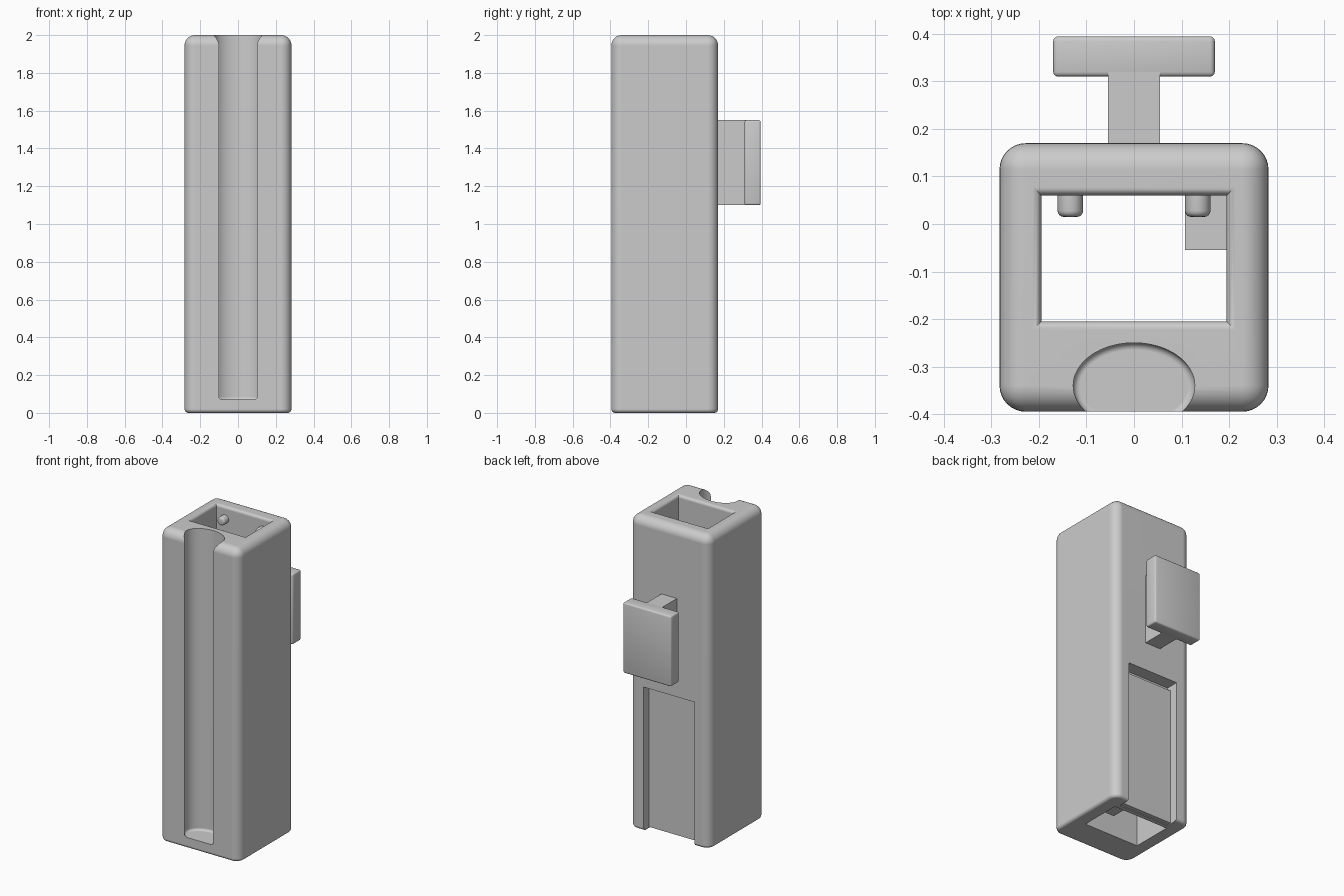
import bpy, bmesh, math
from mathutils import Matrix, Vector

old = bpy.data.objects.get("Cube")
if old:
    bpy.data.objects.remove(old, do_unlink=True)

grey = bpy.data.materials.new("light grey")
grey.use_nodes = True
colour = (0.6, 0.6, 0.6, 1)
grey.diffuse_color = colour
grey.node_tree.nodes["Principled BSDF"].inputs["Base Color"].default_value = colour


def finish(name, bm, smooth=True):
    bmesh.ops.recalc_face_normals(bm, faces=bm.faces)
    mesh = bpy.data.meshes.new(name)
    bm.to_mesh(mesh)
    bm.free()
    mesh.materials.append(grey)
    obj = bpy.data.objects.new(name, mesh)
    bpy.context.collection.objects.link(obj)
    if smooth:
        shade(obj)
    return obj


def activate(obj):
    bpy.ops.object.select_all(action='DESELECT')
    obj.select_set(True)
    bpy.context.view_layer.objects.active = obj


def shade(obj):
    activate(obj)
    bpy.ops.object.shade_smooth_by_angle(angle=math.radians(35))


def box_mesh(lo, hi):
    lo, hi = Vector(lo), Vector(hi)
    bm = bmesh.new()
    bmesh.ops.create_cube(bm, size=1)
    for v in bm.verts:
        v.co = Vector(((lo[i] + hi[i]) / 2 + v.co[i] * (hi[i] - lo[i]) for i in range(3)))
    return bm


def bevel(bm, rule, radius, segments):
    edges = [e for e in bm.edges if rule(*[v.co for v in e.verts])]
    bmesh.ops.bevel(bm, geom=edges, offset=radius, segments=segments,
                    profile=0.5, affect='EDGES', clamp_overlap=True)


def box(name, lo, hi, radius=0):
    bm = box_mesh(lo, hi)
    if radius:
        bevel(bm, lambda a, b: True, radius, 3)
    return finish(name, bm)


def loft(name, ring, levels):
    # Solid through rings given as (outward offset, height)
    bm = bmesh.new()
    rings = [[bm.verts.new((x, y, z)) for x, y in ring(off)] for off, z in levels]
    for a, b in zip(rings, rings[1:]):
        for i in range(len(a)):
            j = (i + 1) % len(a)
            bm.faces.new((a[i], a[j], b[j], b[i]))
    bm.faces.new(rings[0])
    bm.faces.new(rings[-1])
    return finish(name, bm, False)


def cut(target, cutter):
    cutter.hide_render = True
    activate(target)
    mod = target.modifiers.new("cut", 'BOOLEAN')
    mod.operation = 'DIFFERENCE'
    mod.solver = 'EXACT'
    mod.object = cutter
    bpy.ops.object.modifier_apply(modifier=mod.name)
    bpy.data.objects.remove(cutter, do_unlink=True)


# Main housing, softly rounded above and tighter at the foot
bm = box_mesh((-0.283, -0.395, 0), (0.283, 0.17, 2))
bevel(bm, lambda a, b: max(a.z, b.z) > 1, 0.055, 8)
bevel(bm, lambda a, b: max(a.z, b.z) < 0.001, 0.02, 4)
housing = finish("housing", bm, False)


# Through shaft with a rounded mouth
def shaft_ring(off):
    l, r, f, b = -0.195 - off, 0.195 + off, -0.205 - off, 0.06 + off
    return [(l, f), (r, f), (r, b), (l, b)]


R = 0.018
mouth = [(R - R * math.cos(t), 2 - R + R * math.sin(t))
         for t in [math.pi / 2 * i / 5 for i in range(6)]]
cut(housing, loft("shaft_cutter", shaft_ring, [(0, -0.1)] + mouth + [(R, 2.1)]))


# Front channel, elliptical with a filleted floor
def channel_ring(off):
    steps = 64
    return [((0.128 + off) * math.cos(a), -0.34 + (0.09 + off) * math.sin(a))
            for a in [2 * math.pi * i / steps for i in range(steps)]]


F = 0.015
floor = [(-F + F * math.sin(t), 0.07 + F - F * math.cos(t))
         for t in [math.pi / 2 * i / 5 for i in range(6)]]
cut(housing, loft("channel_cutter", channel_ring, floor + [(0, 2.1)]))

# Back recess, open at the bottom
cut(housing, box("recess_cutter", (-0.18, 0.088, -0.1), (0.18, 0.3, 0.92)))
shade(housing)
normals = housing.modifiers.new("normals", 'WEIGHTED_NORMAL')
normals.keep_sharp = True

# Sliding panel in the recess
box("recess_panel", (-0.18, 0.08, 0.005), (0.18, 0.115, 0.89))

# Back clip
box("clip_stem", (-0.055, 0.15, 1.10), (0.055, 0.32, 1.55))
box("clip_head", (-0.17, 0.31, 1.10), (0.17, 0.395, 1.55), 0.01)

# Inner stop block at the foot of the shaft
box("stop_block", (0.107, -0.055, 0.02), (0.2, 0.065, 0.12))

# Inner pegs near the mouth
for side, x in (("left", 0.134), ("right", -0.134)):
    bm = bmesh.new()
    bmesh.ops.create_cone(bm, cap_ends=True, segments=24, radius1=0.027, radius2=0.027,
                          depth=0.055, matrix=Matrix.Translation((x, 0.0425, 1.92))
                          @ Matrix.Rotation(math.pi / 2, 4, 'X'))
    bevel(bm, lambda a, b: max(a.y, b.y) < 0.02, 0.013, 4)
    finish(side + "_peg", bm)
